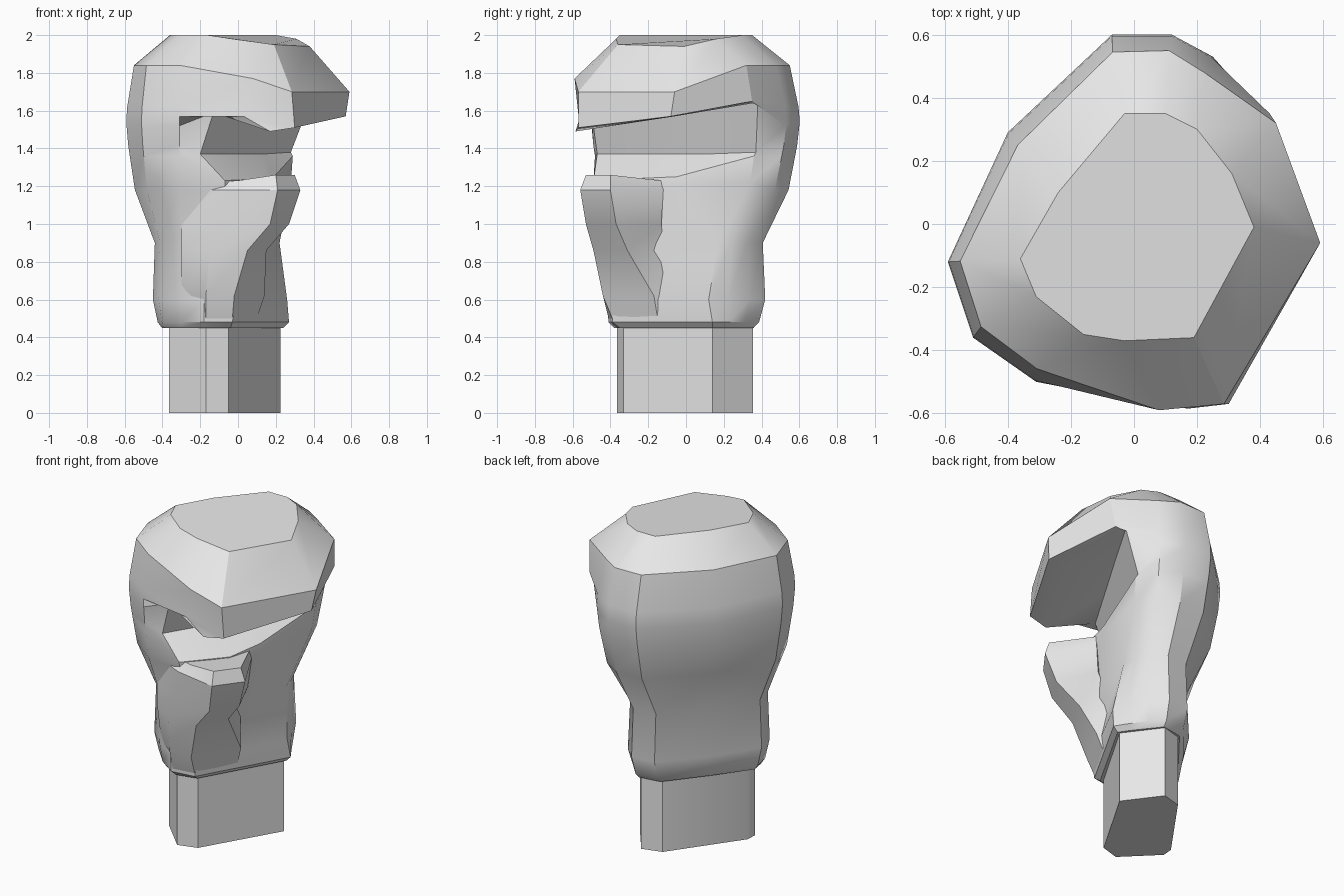
import bpy
import bmesh

cube = bpy.data.objects.get("Cube")
if cube:
    bpy.data.objects.remove(cube, do_unlink=True)

# One plain grey for the whole hand
grey = bpy.data.materials.new("plain grey")
grey.use_nodes = True
colour = (0.8, 0.8, 0.8, 1)
grey.diffuse_color = colour
grey.node_tree.nodes["Principled BSDF"].inputs["Base Color"].default_value = colour


def loft(name, rings, angle=0.55):
    """Skin a stack of equal rings of points, cap both ends, keep hard edges."""
    bm = bmesh.new()
    rows = [[bm.verts.new(point) for point in ring] for ring in rings]
    count = len(rows[0])
    for low, high in zip(rows, rows[1:]):
        for i in range(count):
            j = (i + 1) % count
            bm.faces.new((low[i], low[j], high[j], high[i]))
    bm.faces.new(rows[0][::-1])
    bm.faces.new(rows[-1])
    bmesh.ops.recalc_face_normals(bm, faces=bm.faces)
    mesh = bpy.data.meshes.new(name)
    bm.to_mesh(mesh)
    bm.free()
    mesh.materials.append(grey)
    obj = bpy.data.objects.new(name, mesh)
    bpy.context.collection.objects.link(obj)
    bpy.ops.object.select_all(action='DESELECT')
    obj.select_set(True)
    bpy.context.view_layer.objects.active = obj
    bpy.ops.object.shade_smooth_by_angle(angle=angle)
    return obj


def at_height(outline, z):
    return [(x, y, z) for x, y in outline]


# Wrist: a seven-sided prism running up into the hand
wrist_outline = [(-.17, -.365), (-.05, -.33), (.225, .14), (.065, .355),
                 (-.06, .32), (-.36, -.1), (-.365, -.17)]
loft("wrist", [at_height(wrist_outline, z) for z in (0, .5)])

# Back of the hand: blended between a narrow heel and wide knuckles
heel = [(.15, .3), (.08, .38), (-.06, .36), (-.26, .12),
        (-.42, -.11), (-.4, -.21), (-.3, -.32)]
knuckles = [(.25, .53), (.12, .6), (-.07, .6), (-.4, .29),
            (-.59, -.12), (-.51, -.36), (-.31, -.5)]


def hand_back(blend, z):
    return [(a + (c - a) * blend, b + (d - b) * blend, z)
            for (a, b), (c, d) in zip(heel, knuckles)]


# Lower palm, from the wrist up to the lip of the grip
palm = [
    (hand_back(-.1, .45), [(-.17, -.38, .45), (-.04, -.35, .45), (.24, .14, .45), (.2, .2, .45)]),
    (hand_back(.03, .48), [(-.18, -.41, .48), (-.03, -.39, .48), (.27, .14, .48), (.22, .22, .48)]),
    (hand_back(.18, .6), [(-.18, -.42, .6), (-.01, -.39, .6), (.26, .12, .6), (.22, .22, .6)]),
    (hand_back(.12, .9), [(-.15, -.4, .9), (.08, -.32, .9), (.22, .17, .9), (.2, .24, .9)]),
    (hand_back(.74, 1.18), [(-.07, -.48, 1.18), (.14, -.28, 1.18), (.2, -.04, 1.2), (.28, .34, 1.22)]),
    (hand_back(.9, 1.36), [(-.07, -.49, 1.23), (.14, -.28, 1.24), (.19, -.05, 1.25), (.29, .36, 1.36)]),
]

# Grip: floor, inner wall and roof, then the curled fingers outside it
fingers = [
    (hand_back(.95, 1.42), [(-.2, -.47, 1.37), (-.03, -.19, 1.37), (.13, .1, 1.37), (.28, .37, 1.38)]),
    (hand_back(1, 1.52), [(-.13, -.5, 1.59), (.02, -.24, 1.61), (.2, .07, 1.63), (.38, .38, 1.64)]),
    (hand_back(1, 1.57), [(.03, -.56, 1.57), (.17, -.585, 1.49), (.47, -.06, 1.57), (.4, .36, 1.64)]),
    (hand_back(.98, 1.62), [(.05, -.57, 1.58), (.3, -.57, 1.51), (.57, -.08, 1.57), (.43, .35, 1.65)]),
    (hand_back(.77, 1.84), [(.08, -.59, 1.77), (.285, -.57, 1.7), (.59, -.06, 1.7), (.45, .32, 1.84)]),
]

# Flattened crown over the knuckles
crown_back = [(.2, .3), (.1, .35), (-.03, .35), (-.24, .1),
              (-.36, -.11), (-.31, -.23), (-.16, -.35)]
crown_front = [(-.03, -.37, 1.98), (.19, -.36, 1.95), (.38, -.01, 1.94), (.31, .16, 1.98)]
crown = [(at_height(crown_back, 2), crown_front)]

loft("hand", [front + back for back, front in palm + fingers + crown])

# Thumb: rises from the heel and leans out under the fingertips
thumb_rings = [
    at_height([(-.25, -.3), (-.17, -.41), (-.03, -.39), (.1, -.15), (.04, 0)], .5),
    at_height([(-.3, -.34), (-.17, -.44), (-.02, -.44), (.14, -.17), (.04, -.05)], .62),
    at_height([(-.3, -.38), (-.15, -.48), (.05, -.49), (.15, -.31), (.1, -.12)], .86),
    at_height([(-.3, -.38), (-.1, -.5), (.17, -.53), (.27, -.37), (.16, -.13)], 1),
    at_height([(-.3, -.4), (-.06, -.51), (.21, -.56), (.33, -.4), (.18, -.12)], 1.18),
    [(-.2, -.4, 1.22), (0, -.48, 1.23), (.2, -.53, 1.26), (.3, -.4, 1.26), (.17, -.13, 1.23)],
]
loft("thumb", thumb_rings)
